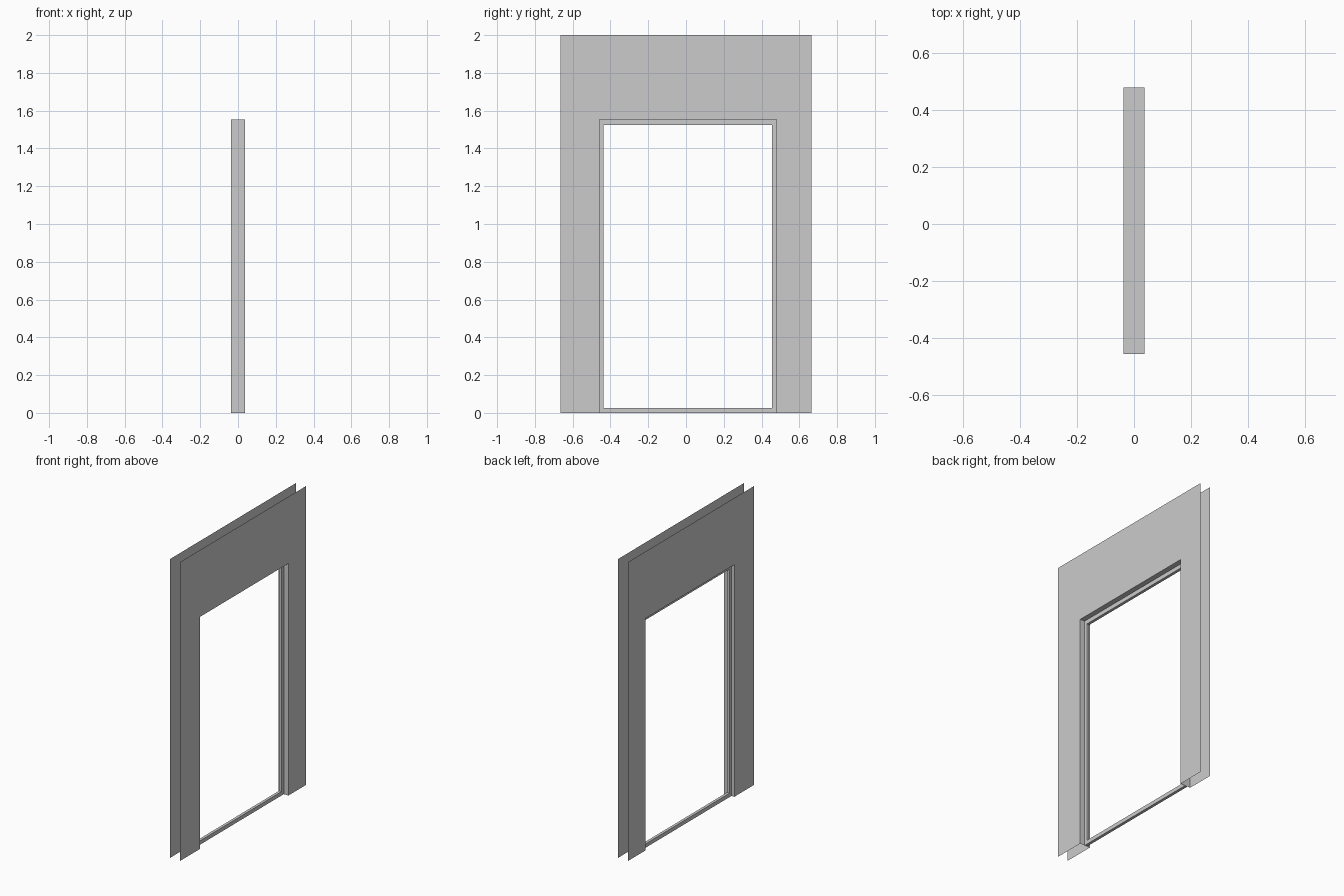
import bpy

if "Cube" in bpy.data.objects:
    bpy.data.objects.remove(bpy.data.objects["Cube"])

# Overall layout (wall is two thin skins with a lined opening between them)
HALF_X, HALF_Y, TOP = 0.0375, 0.665, 2.0
Y0, Y1, HEAD = -0.457, 0.48, 1.553           # wall opening
IY0, IY1, IHEAD, SILL = -0.437, 0.455, 1.525, 0.026   # clear opening in the stop
SX0, SX1 = -0.016, 0.003                     # stop depth range


def make(name, verts, faces):
    mesh = bpy.data.meshes.new(name)
    mesh.from_pydata(verts, [], faces)
    obj = bpy.data.objects.new(name, mesh)
    bpy.context.collection.objects.link(obj)
    return obj


# Wall skins: an arch-shaped sheet on each side
outline = [(-HALF_Y, 0), (Y0, 0), (Y0, HEAD), (Y1, HEAD),
           (Y1, 0), (HALF_Y, 0), (HALF_Y, TOP), (-HALF_Y, TOP)]
for name, x in (("wall_skin_right", HALF_X), ("wall_skin_left", -HALF_X)):
    face = list(range(8))
    make(name, [(x, y, z) for y, z in outline], [face if x > 0 else face[::-1]])

# Reveal lining: two jambs and the head
path = [(Y0, 0), (Y0, HEAD), (Y1, HEAD), (Y1, 0)]
verts = [(x, y, z) for y, z in path for x in (-HALF_X, HALF_X)]
make("reveal_lining", verts,
     [(2 * i, 2 * i + 2, 2 * i + 3, 2 * i + 1)[::-1] for i in range(3)])

# Stop frame: closed rectangular ring with a sill bar
outer = [(Y0, 0), (Y1, 0), (Y1, HEAD), (Y0, HEAD)]
inner = [(IY0, SILL), (IY1, SILL), (IY1, IHEAD), (IY0, IHEAD)]
verts = [(x, y, z) for x, ring in ((SX1, outer), (SX1, inner), (SX0, inner), (SX0, outer))
         for y, z in ring]
faces = []
for r in range(4):
    for i in range(4):
        a, b, j = r * 4, (r + 1) % 4 * 4, (i + 1) % 4
        if r == 3 and i != 0:
            continue                          # hidden against the lining
        faces.append((a + i, a + j, b + j, b + i))
make("stop_frame", verts, faces)
